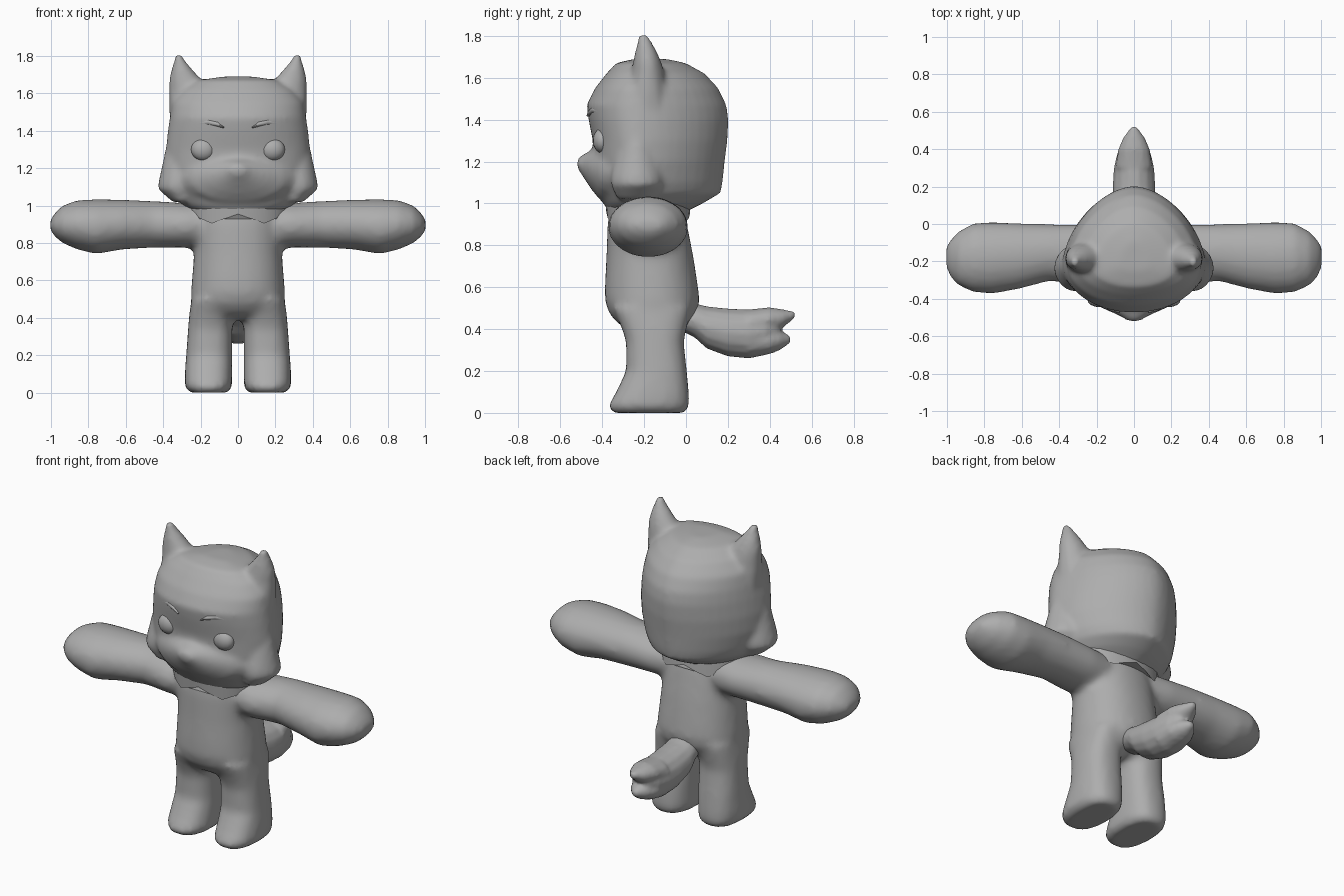
import bpy, bmesh, math
from mathutils import Vector

if "Cube" in bpy.data.objects:
    bpy.data.objects.remove(bpy.data.objects["Cube"])

grey = bpy.data.materials.new("plain_grey")
grey.diffuse_color = (0.42, 0.42, 0.42, 1)
grey.use_nodes = True
grey.node_tree.nodes["Principled BSDF"].inputs["Base Color"].default_value = grey.diffuse_color


def make_object(name, bm, angle=60):
    bmesh.ops.recalc_face_normals(bm, faces=bm.faces)
    mesh = bpy.data.meshes.new(name)
    bm.to_mesh(mesh)
    bm.free()
    mesh.materials.append(grey)
    ob = bpy.data.objects.new(name, mesh)
    bpy.context.collection.objects.link(ob)
    smooth(ob, angle)
    return ob


def smooth(ob, angle=60):
    bpy.ops.object.select_all(action='DESELECT')
    bpy.context.view_layer.objects.active = ob
    ob.select_set(True)
    bpy.ops.object.shade_smooth_by_angle(angle=math.radians(angle))


# Loft rounded sections (t, u0, uc, u1, v0, vc, v1) along one axis
def loft(bm, axis, sections, n=20, power=2.0, back_power=None, mirror=1):
    place = {'X': lambda t, u, v: (t, u, v), 'Y': lambda t, u, v: (u, t, v),
             'Z': lambda t, u, v: (u, v, t)}[axis]
    rings = []
    for t, u0, uc, u1, v0, vc, v1 in sections:
        ring = []
        for i in range(n):
            a = 2 * math.pi * i / n
            c, s = math.cos(a), math.sin(a)
            p = back_power if back_power and s > 0 else power
            cu = math.copysign(abs(c) ** (2 / p), c)
            sv = math.copysign(abs(s) ** (2 / p), s)
            u = uc + cu * (u1 - uc if c > 0 else uc - u0)
            v = vc + sv * (v1 - vc if s > 0 else vc - v0)
            x, y, z = place(t, u, v)
            ring.append(bm.verts.new((x * mirror, y, z)))
        rings.append(ring)
    for a, b in zip(rings, rings[1:]):
        for i in range(n):
            bm.faces.new((a[i], a[(i + 1) % n], b[(i + 1) % n], b[i]))
    bm.faces.new(rings[0])
    bm.faces.new(rings[-1])


def mid(t, u0, u1, v0, v1):
    return (t, u0, (u0 + u1) / 2, u1, v0, (v0 + v1) / 2, v1)


def ball(bm, centre, radii, mirror=1):
    verts = bmesh.ops.create_uvsphere(bm, u_segments=16, v_segments=10, radius=1)["verts"]
    for v in verts:
        v.co = Vector([c + p * r for c, p, r in zip(centre, v.co, radii)])
        v.co.x *= mirror


# Fuse overlapping volumes into one soft skin
def fuse(ob, voxel, passes):
    rm = ob.modifiers.new("fuse", 'REMESH')
    rm.mode, rm.voxel_size = 'VOXEL', voxel
    sm = ob.modifiers.new("soften", 'SMOOTH')
    sm.factor, sm.iterations = 0.5, passes
    for m in ("fuse", "soften"):
        bpy.ops.object.modifier_apply(modifier=m)
    smooth(ob)


# Body: torso, legs and arms
bm = bmesh.new()
loft(bm, 'Z', [mid(z, -w, w, f, b) for z, w, f, b in [
    (0.395, .14, -.27, -.05), (0.43, .235, -.33, .02), (0.48, .25, -.37, .055),
    (0.54, .252, -.388, .065), (0.62, .245, -.387, .055), (0.75, .235, -.38, .035),
    (0.90, .235, -.375, .005), (1.00, .23, -.36, -.02), (1.08, .18, -.30, -.08)]],
    power=2.2, n=32)
for side in (1, -1):
    loft(bm, 'Z', [mid(*s) for s in [
        (0.0, .055, .26, -.35, .0), (0.03, .03, .285, -.375, .018),
        (0.10, .03, .285, -.335, .015), (0.20, .03, .278, -.287, .005),
        (0.34, .03, .268, -.287, -.01), (0.41, .025, .262, -.31, .005),
        (0.50, .03, .25, -.35, .025)]], power=2.5, mirror=side)
    loft(bm, 'X', [mid(*s) for s in [
        (.08, -.30, -.03, .77, 1.02), (.28, -.33, .0, .775, 1.015),
        (.45, -.305, .0, .775, 1.025), (.62, -.35, .005, .765, 1.033),
        (.76, -.375, .012, .74, 1.035), (.86, -.365, .005, .765, 1.03),
        (.94, -.33, -.04, .80, 1.0), (.985, -.28, -.085, .84, .955),
        (1.005, -.23, -.12, .87, .92)]], power=2.0, mirror=side)
fuse(make_object("body", bm), 0.02, 8)

# Head with muzzle, cheek points and ears
bm = bmesh.new()
loft(bm, 'Z', [(z, -w, 0, w, f, -.23, b) for z, w, f, b in [
    (0.95, .20, -.36, -.02), (1.00, .29, -.395, .08), (1.05, .335, -.415, .165),
    (1.10, .36, -.43, .175), (1.20, .383, -.44, .185), (1.30, .385, -.445, .198),
    (1.40, .375, -.465, .203), (1.47, .365, -.475, .193), (1.55, .35, -.435, .155),
    (1.62, .295, -.38, .09), (1.67, .215, -.335, .0), (1.69, .08, -.25, -.09)]],
    n=48, power=2.0, back_power=1.75)
loft(bm, 'Y', [mid(*s) for s in [(-.52, -.03, .03, 1.17, 1.215),
    (-.49, -.08, .08, 1.125, 1.235), (-.45, -.17, .17, 1.065, 1.255),
    (-.41, -.25, .25, 1.015, 1.28), (-.35, -.32, .32, .99, 1.31)]])
for side in (1, -1):
    loft(bm, 'Z', [mid(*s) for s in [
        (1.02, .24, .35, -.33, -.15), (1.09, .22, .43, -.36, -.11),
        (1.13, .22, .425, -.36, -.11), (1.22, .22, .405, -.34, -.13),
        (1.32, .22, .385, -.31, -.15)]], power=1.8, mirror=side)
    loft(bm, 'Z', [mid(*s) for s in [
        (1.42, .22, .365, -.30, -.08), (1.54, .17, .37, -.28, -.09),
        (1.62, .15, .37, -.265, -.10), (1.67, .19, .37, -.255, -.115),
        (1.72, .235, .36, -.245, -.135), (1.765, .275, .345, -.235, -.16),
        (1.81, .303, .336, -.225, -.185)]], n=12, mirror=side)
fuse(make_object("head", bm), 0.015, 7)

# Jagged neck ruff: six points under the head
bm = bmesh.new()
n = 24
top, low = [], []
for i in range(n):
    a = 2 * math.pi * i / n
    s, c = math.sin(a), math.cos(a)
    point = abs((i % 4) - 2) / 2
    top.append(bm.verts.new((.29 * s, -.19 - .20 * c, 1.04)))
    low.append(bm.verts.new((.28 * s, -.18 - .20 * c, .905 + .05 * point)))
for i in range(n):
    j = (i + 1) % n
    bm.faces.new((top[i], top[j], low[j], low[i]))
bm.faces.new(top)
bm.faces.new(low)
make_object("neck_ruff", bm, 40)

# Eyes and brows
for side, label in ((1, "left"), (-1, "right")):
    bm = bmesh.new()
    ball(bm, (.185, -.40, 1.30), (.066, .045, .06), side)
    make_object(label + "_eye", bm)

    bm = bmesh.new()
    loft(bm, 'X', [mid(x, y - .025, y + .03, z - h, z + h) for x, y, z, h in [
        (.075, -.45, 1.418, .004), (.11, -.445, 1.436, .016), (.16, -.427, 1.447, .019),
        (.21, -.403, 1.441, .017), (.25, -.38, 1.425, .012), (.27, -.365, 1.41, .004)]],
        n=10, mirror=side)
    make_object(label + "_brow", bm)

# Tail with a forked end
bm = bmesh.new()
loft(bm, 'Y', [mid(y, -w, w, lo, hi) for y, w, lo, hi in [
    (-.04, .08, .40, .50), (.04, .10, .36, .525), (.10, .112, .305, .51),
    (.20, .115, .268, .50), (.30, .108, .258, .495), (.38, .09, .275, .50),
    (.43, .06, .31, .485), (.45, .04, .34, .46)]], n=14)
for points in ([(.30, -.10, .10, .36, .495), (.40, -.085, .085, .385, .505),
                (.46, -.06, .06, .405, .495), (.52, -.016, .016, .452, .484)],
               [(.30, -.10, .10, .26, .42), (.40, -.085, .085, .28, .405),
                (.45, -.06, .06, .30, .395), (.50, -.016, .016, .335, .367)]):
    loft(bm, 'Y', [mid(*s) for s in points], n=12)
fuse(make_object("tail", bm), 0.012, 4)
